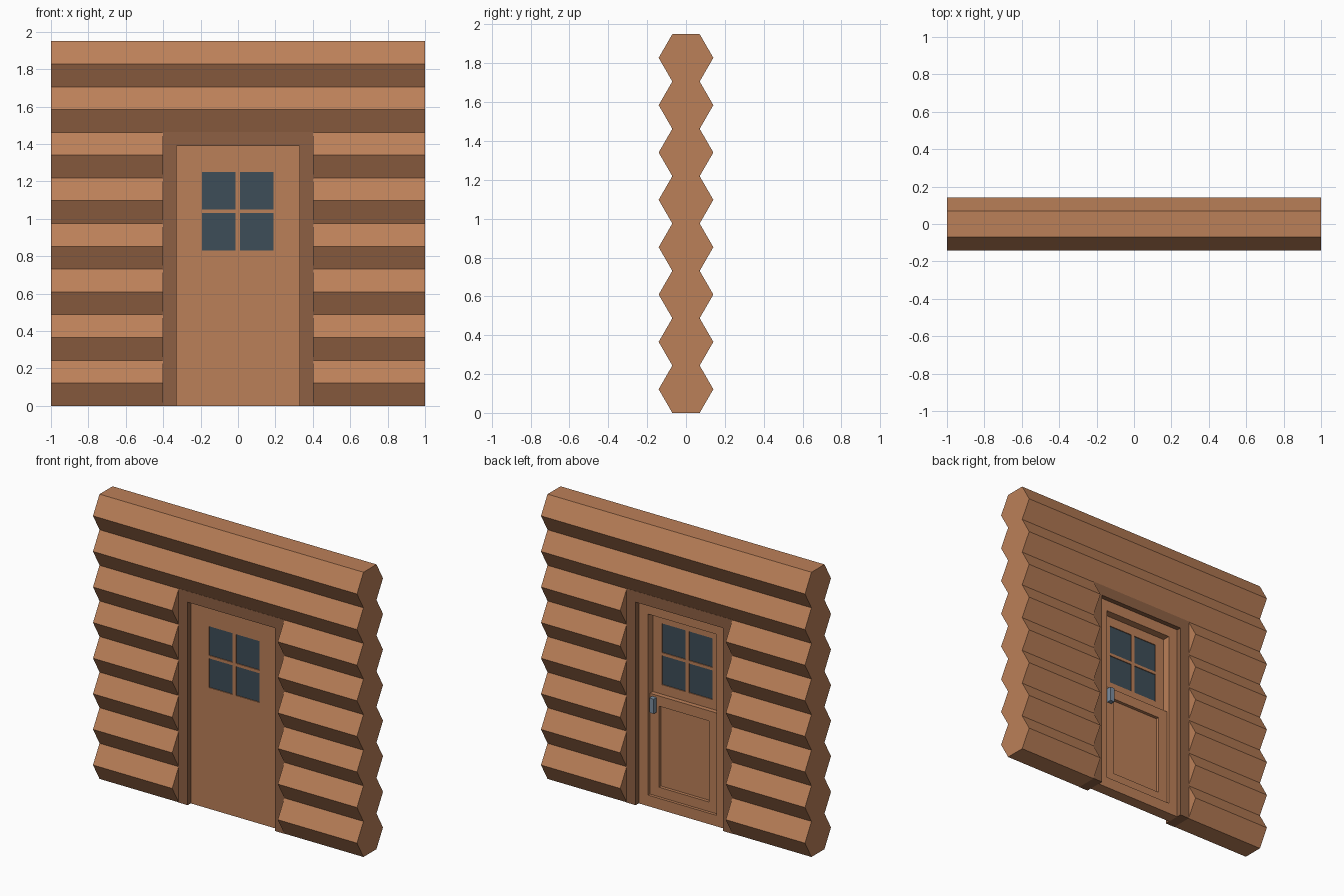
import bpy, bmesh

if "Cube" in bpy.data.objects:
    bpy.data.objects.remove(bpy.data.objects["Cube"])

H = 1.95 / 8            # height of one hexagonal log
FLAT, TIP = 0.0704, 0.1408


def material(name, rgb):
    m = bpy.data.materials.new(name)
    m.diffuse_color = (*rgb, 1)
    m.use_nodes = True
    m.node_tree.nodes["Principled BSDF"].inputs["Base Color"].default_value = m.diffuse_color
    return m


WOOD = material("wood", (0.50, 0.215, 0.098))
DARK = material("dark_wood", (0.27, 0.118, 0.057))
GLASS = material("glass", (0.047, 0.075, 0.098))
METAL = material("metal", (0.20, 0.27, 0.35))


def finish(name, bm, mat):
    bmesh.ops.recalc_face_normals(bm, faces=bm.faces)
    me = bpy.data.meshes.new(name)
    bm.to_mesh(me)
    bm.free()
    ob = bpy.data.objects.new(name, me)
    bpy.context.collection.objects.link(ob)
    if mat:
        me.materials.append(mat)
    return ob


def boxes(name, spans, mat=None):
    """One object from (x0, x1, y0, y1, z0, z1) spans."""
    bm = bmesh.new()
    for x0, x1, y0, y1, z0, z1 in spans:
        vs = bmesh.ops.create_cube(bm, size=1)["verts"]
        for v in vs:
            v.co = (x1 if v.co.x > 0 else x0,
                    y1 if v.co.y > 0 else y0,
                    z1 if v.co.z > 0 else z0)
    return finish(name, bm, mat)


def log_stack(name, first, count, x0, x1):
    """Zigzag profile of stacked hexagonal logs, extruded along x."""
    right = []
    for i in range(first, first + count):
        right += [(FLAT, i * H), (TIP, (i + 0.5) * H)]
    right.append((FLAT, (first + count) * H))
    profile = right + [(-y, z) for y, z in reversed(right)]
    bm = bmesh.new()
    face = bm.faces.new([bm.verts.new((x0, y, z)) for y, z in profile])
    ext = bmesh.ops.extrude_face_region(bm, geom=[face], use_keep_orig=True)
    moved = [g for g in ext["geom"] if isinstance(g, bmesh.types.BMVert)]
    bmesh.ops.translate(bm, vec=(x1 - x0, 0, 0), verts=moved)
    return finish(name, bm, mat=WOOD)


def cut(target, spans):
    """Subtract boxes from the target and remove the cutter."""
    cutter = boxes("cutter", spans)
    cutter.hide_render = True
    mod = target.modifiers.new("cut", "BOOLEAN")
    mod.operation, mod.solver, mod.object = "DIFFERENCE", "EXACT", cutter
    bpy.context.view_layer.objects.active = target
    bpy.ops.object.modifier_apply(modifier=mod.name)
    bpy.data.objects.remove(cutter)


# Log wall around the doorway
log_stack("wall_left", 0, 6, -1, -0.4)
log_stack("wall_right", 0, 6, 0.4, 1)
log_stack("wall_top", 6, 2, -1, 1)

# Dark door frame: two jambs and a header
F = 0.073
boxes("frame_jamb_left", [(-0.403, -0.33, -F, F, 0, 1.465)], DARK)
boxes("frame_jamb_right", [(0.33, 0.403, -F, F, 0, 1.465)], DARK)
boxes("frame_header", [(-0.33, 0.33, -F, F, 1.39, 1.465)], DARK)

# Door slab: flat at the front, stepped panels at the back
door = boxes("door", [(-0.33, 0.33, -0.04, 0.04, 0, 1.39)], WOOD)
cut(door, [(-0.26, 0.26, 0.02, 0.1, 0.075, 1.315)])
cut(door, [(-0.26, 0.26, -0.012, 0.1, 0.765, 1.315)])
cut(door, [(-0.19, 0.19, -0.002, 0.1, 0.14, 0.695)])

# Four window openings with glass set slightly inside
panes = [(x, x + 0.178, z, z + 0.2) for x in (-0.192, 0.012) for z in (0.83, 1.05)]
cut(door, [(a, b, -0.1, 0.1, c, d) for a, b, c, d in panes])
boxes("window_panes", [(a, b, -0.034, -0.018, c, d) for a, b, c, d in panes], GLASS)

# Handle on the back
boxes("door_handle", [(0.208, 0.242, 0.018, 0.052, 0.65, 0.75)], METAL)
